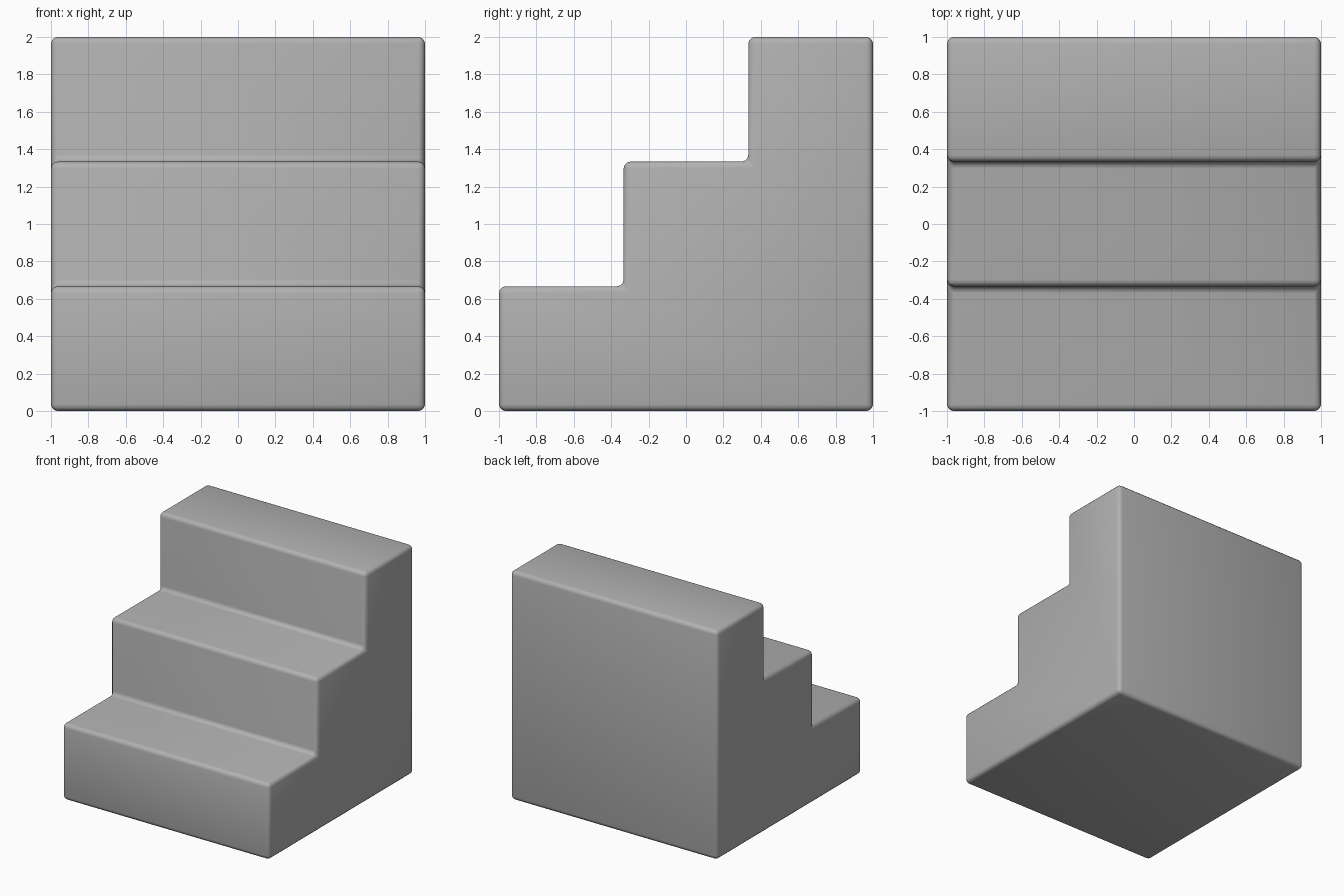
import bpy
import bmesh

if "Cube" in bpy.data.objects:
    bpy.data.objects.remove(bpy.data.objects["Cube"])

STEPS = 3
SIZE = 2.0
RISE = SIZE / STEPS

# Side profile in the y-z plane: back edge, then one tread and riser per step
profile = [(SIZE / 2, 0.0), (SIZE / 2, SIZE)]
for i in reversed(range(STEPS)):
    y = -SIZE / 2 + i * RISE
    profile += [(y, (i + 1) * RISE), (y, i * RISE)]

# Solid staircase block, profile extruded across x
bm = bmesh.new()
face = bm.faces.new([bm.verts.new((-SIZE / 2, y, z)) for y, z in profile])
result = bmesh.ops.extrude_face_region(bm, geom=[face])
side = [v for v in result["geom"] if isinstance(v, bmesh.types.BMVert)]
bmesh.ops.translate(bm, verts=side, vec=(SIZE, 0, 0))
bmesh.ops.recalc_face_normals(bm, faces=bm.faces)
for f in bm.faces:
    f.smooth = True

mesh = bpy.data.meshes.new("staircase")
bm.to_mesh(mesh)
bm.free()
stairs = bpy.data.objects.new("staircase", mesh)
bpy.context.collection.objects.link(stairs)

# Dark grey surface
grey = bpy.data.materials.new("dark_grey")
grey.diffuse_color = (0.44, 0.44, 0.44, 1)
grey.use_nodes = True
grey.node_tree.nodes["Principled BSDF"].inputs["Base Color"].default_value = grey.diffuse_color
mesh.materials.append(grey)

# Soft rounded edges, inner corners included
bevel = stairs.modifiers.new("rounded_edges", 'BEVEL')
bevel.width = 0.036
bevel.segments = 3
bevel.limit_method = 'ANGLE'
